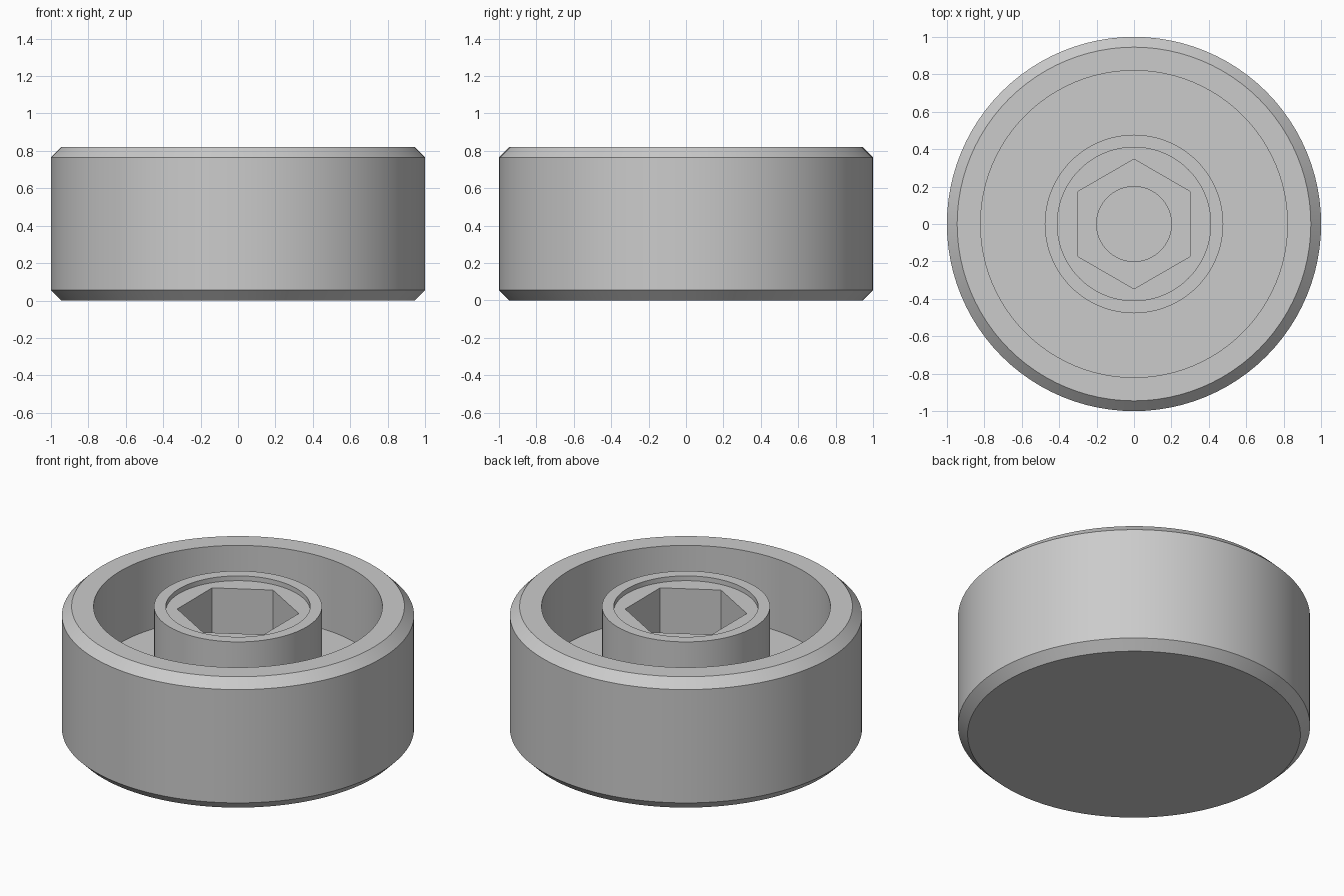
import bpy, bmesh, math

cube = bpy.data.objects.get("Cube")
if cube:
    bpy.data.objects.remove(cube, do_unlink=True)

# Main dimensions
HEIGHT, RADIUS, CHAMFER = 0.82, 1.0, 0.055
RIM_INNER, HUB_OUTER, HUB_INNER = 0.82, 0.477, 0.41
WELL_FLOOR, HUB_FLOOR = 0.37, 0.79
HEX_FLAT, HEX_FLOOR = 0.3, 0.4
BORE, BORE_FLOOR = 0.2, 0.15
SEGMENTS = 96

grey = bpy.data.materials.new("light grey")
grey.use_nodes = True
grey.diffuse_color = (0.6, 0.6, 0.6, 1)
grey.node_tree.nodes["Principled BSDF"].inputs["Base Color"].default_value = (0.6, 0.6, 0.6, 1)


def lathe(name, profile, sides, phase=0.0):
    """Closed solid turned about z from (radius, height) points, capped at both ends."""
    bm = bmesh.new()
    turns = [phase + math.tau * i / sides for i in range(sides)]
    rings = [[bm.verts.new((r * math.cos(a), r * math.sin(a), z)) for a in turns]
             for r, z in profile]
    for low, high in zip(rings, rings[1:]):
        for i in range(sides):
            j = (i + 1) % sides
            bm.faces.new((low[i], low[j], high[j], high[i]))
    bm.faces.new(rings[0])
    bm.faces.new(rings[-1])
    bmesh.ops.recalc_face_normals(bm, faces=bm.faces)
    mesh = bpy.data.meshes.new(name)
    bm.to_mesh(mesh)
    bm.free()
    obj = bpy.data.objects.new(name, mesh)
    bpy.context.collection.objects.link(obj)
    mesh.materials.append(grey)
    return obj


def activate(obj):
    bpy.ops.object.select_all(action="DESELECT")
    obj.select_set(True)
    bpy.context.view_layer.objects.active = obj


def cut(target, cutter):
    cutter.hide_render = True
    mod = target.modifiers.new("cut", "BOOLEAN")
    mod.operation, mod.solver, mod.object = "DIFFERENCE", "EXACT", cutter
    activate(target)
    bpy.ops.object.modifier_apply(modifier=mod.name)
    bpy.data.objects.remove(cutter, do_unlink=True)


# Chamfered wheel with a ring-shaped well and a recessed hub
wheel = lathe("wheel_body", [
    (RADIUS - CHAMFER, 0), (RADIUS, CHAMFER),
    (RADIUS, HEIGHT - CHAMFER), (RADIUS - CHAMFER, HEIGHT),
    (RIM_INNER, HEIGHT), (RIM_INNER, WELL_FLOOR),
    (HUB_OUTER, WELL_FLOOR), (HUB_OUTER, HEIGHT),
    (HUB_INNER, HEIGHT), (HUB_INNER, HUB_FLOOR)], SEGMENTS)

# Hexagonal socket, corners toward front and back
hex_radius = HEX_FLAT / math.cos(math.pi / 6)
cut(wheel, lathe("hex_cutter", [(hex_radius, HEX_FLOOR), (hex_radius, 1)], 6, math.pi / 6))

# Blind round bore below the socket
cut(wheel, lathe("bore_cutter", [(BORE, BORE_FLOOR), (BORE, 1)], 64))

activate(wheel)
bpy.ops.object.shade_smooth_by_angle(angle=math.radians(30))
